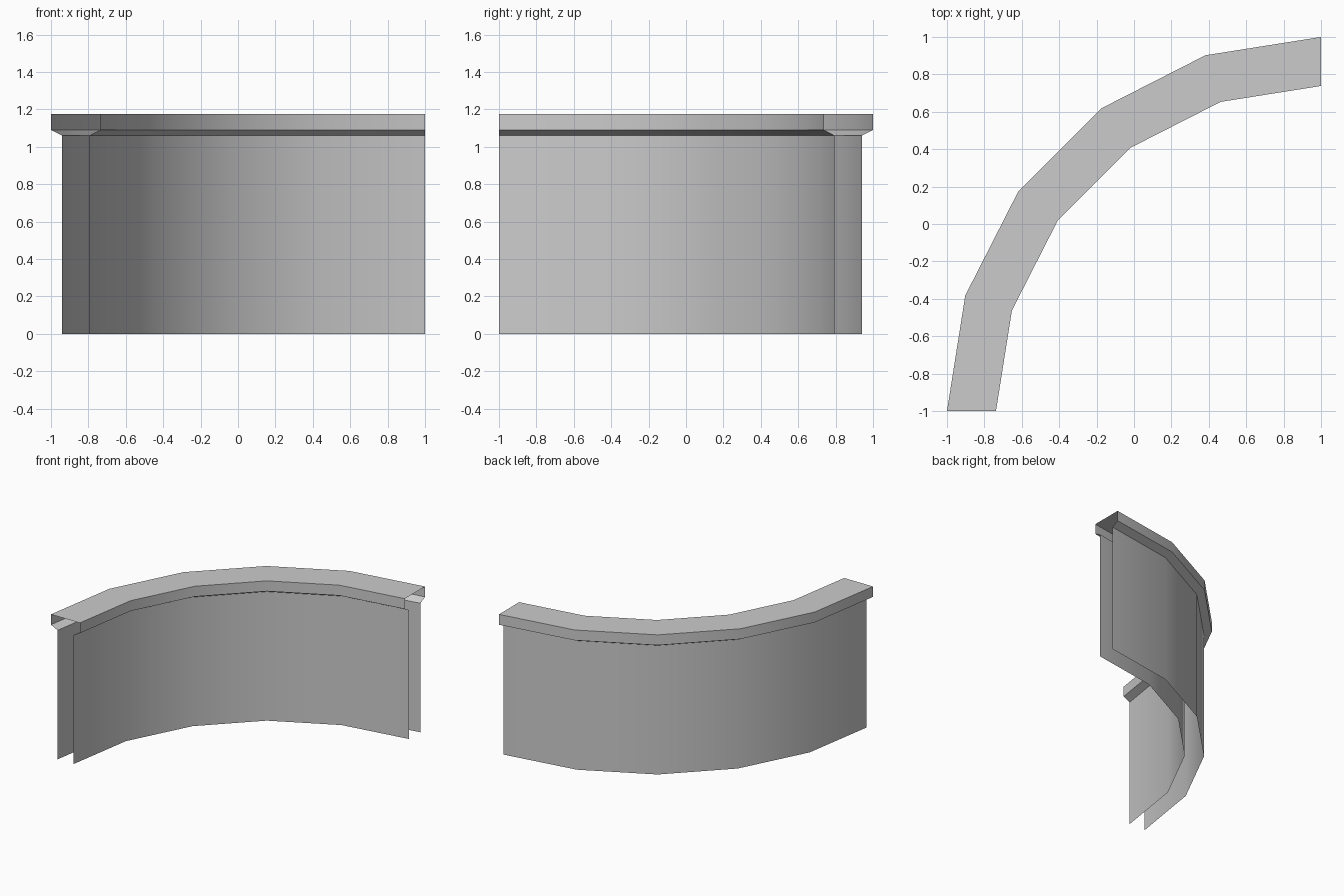
import bpy
import bmesh
from math import cos, sin, pi, radians

cube = bpy.data.objects.get("Cube")
if cube:
    bpy.data.objects.remove(cube)

SEGMENTS = 5                      # flat sides in the quarter turn
CENTRE_X, CENTRE_Y = 1.0, -1.0    # centre of the bend
WALL_TOP, LIP, TOP = 1.06, 1.09, 1.175
INNER, OUTER = 1.795, 1.94        # wall radii
CAP_INNER, CAP_OUTER = 1.738, 2.0

grey = bpy.data.materials.new("plain grey")
grey.use_nodes = True
colour = (0.6, 0.6, 0.6, 1)
grey.diffuse_color = colour
grey.node_tree.nodes["Principled BSDF"].inputs["Base Color"].default_value = colour


def sweep(name, profile):
    """Sweep an open (radius, height) profile around the quarter bend."""
    bm = bmesh.new()
    rows = []
    for r, z in profile:
        angles = [pi / 2 * j / SEGMENTS for j in range(SEGMENTS + 1)]
        rows.append([bm.verts.new((CENTRE_X - r * cos(a), CENTRE_Y + r * sin(a), z))
                     for a in angles])
    for low, high in zip(rows, rows[1:]):
        for j in range(SEGMENTS):
            bm.faces.new((low[j], low[j + 1], high[j + 1], high[j]))
    mesh = bpy.data.meshes.new(name)
    bm.to_mesh(mesh)
    bm.free()
    mesh.materials.append(grey)
    obj = bpy.data.objects.new(name, mesh)
    bpy.context.collection.objects.link(obj)
    bpy.ops.object.select_all(action="DESELECT")
    obj.select_set(True)
    bpy.context.view_layer.objects.active = obj
    bpy.ops.object.shade_smooth_by_angle(angle=radians(30))
    return obj


# Thin wall skins, open at the ends and the bottom
sweep("inner_wall", [(INNER, 0), (INNER, WALL_TOP)])
sweep("outer_wall", [(OUTER, WALL_TOP), (OUTER, 0)])

# Hollow overhanging cap with a sloped underside on each edge
sweep("wall_cap", [(INNER, WALL_TOP), (CAP_INNER, LIP), (CAP_INNER, TOP),
                   (CAP_OUTER, TOP), (CAP_OUTER, LIP), (OUTER, WALL_TOP)])
